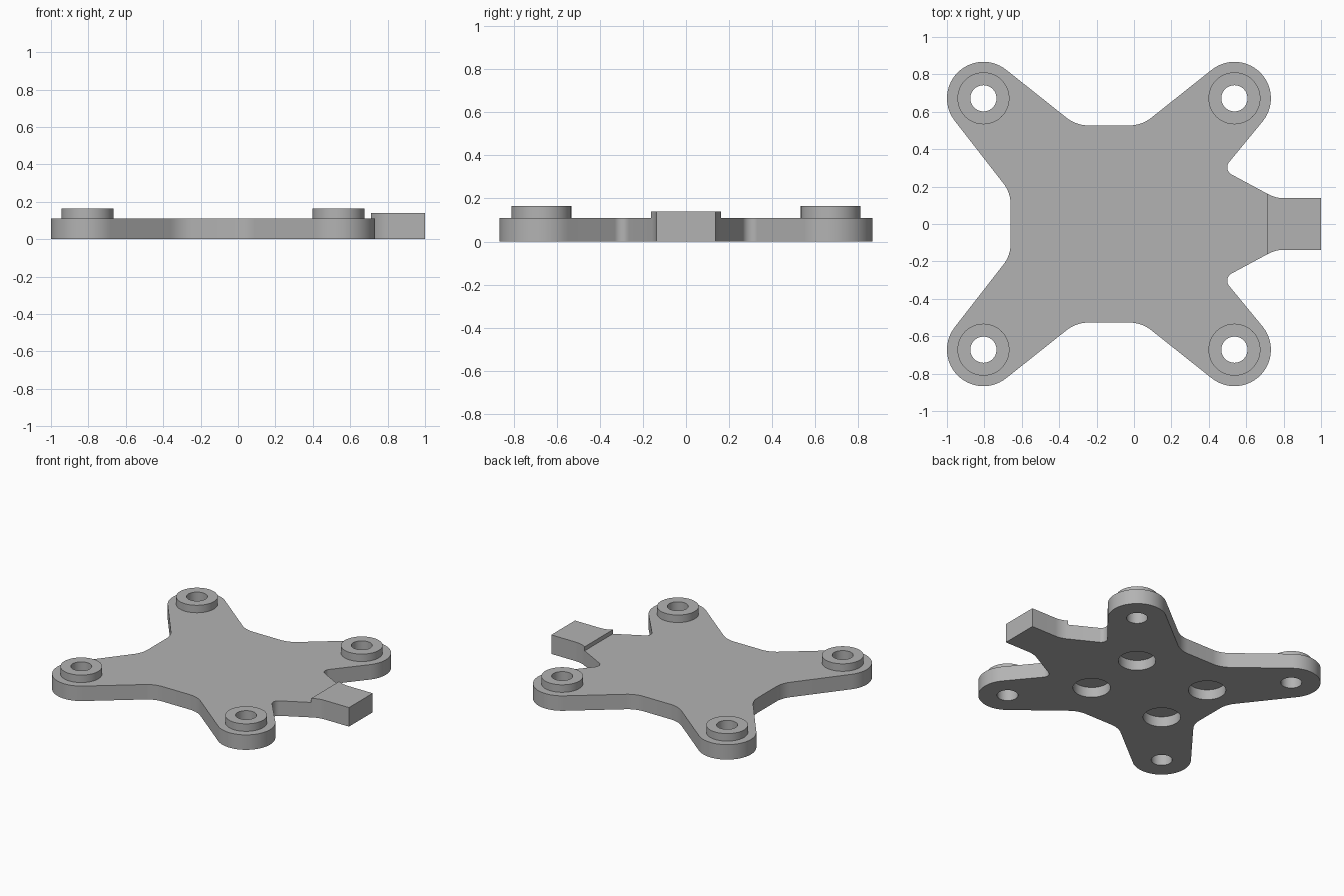
import bpy, bmesh
from math import radians, cos, sin, tan
from mathutils import Vector

cube = bpy.data.objects.get("Cube")
if cube:
    bpy.data.objects.remove(cube, do_unlink=True)

PLATE_TOP, BOSS_TOP, TAB_TOP = 0.11, 0.165, 0.14
POCKET_DEPTH = 0.075
LOBE_R, BOSS_R, HOLE_R, POCKET_R = 0.195, 0.139, 0.07, 0.125
LEFT_X, RIGHT_X, LOBE_Y = -0.805, 0.537, 0.672
SPLIT_X = 0.71

grey = bpy.data.materials.new("plain grey")
grey.use_nodes = True
colour = (0.45, 0.45, 0.45, 1)
grey.diffuse_color = colour
grey.node_tree.nodes["Principled BSDF"].inputs["Base Color"].default_value = colour


def arc(cx, cy, r, start, end, steps=28):
    angles = [radians(start + (end - start) * i / steps) for i in range(steps + 1)]
    return [Vector((cx + r * cos(a), cy + r * sin(a))) for a in angles]


def fillet(before, corner, after, length, steps=8):
    """Round a corner with an arc that starts `length` away from it."""
    c = Vector(corner)
    u = (Vector(before) - c).normalized()
    v = (Vector(after) - c).normalized()
    half = u.angle(v) / 2
    radius = length * tan(half)
    centre = c + (u + v).normalized() * (length / cos(half))
    a, b = c + u * length - centre, c + v * length - centre
    return [centre + a.lerp(b, i / steps).normalized() * radius for i in range(steps + 1)]


def mirrored(half):
    """Close a half outline by reflecting it across the x axis."""
    return half + [Vector((p.x, -p.y)) for p in reversed(half)]


def prism(name, outline, z0, z1):
    bm = bmesh.new()
    face = bm.faces.new([bm.verts.new((p.x, p.y, z0)) for p in outline])
    up = bmesh.ops.extrude_face_region(bm, geom=[face])["geom"]
    bmesh.ops.translate(bm, vec=(0, 0, z1 - z0),
                        verts=[g for g in up if isinstance(g, bmesh.types.BMVert)])
    bmesh.ops.recalc_face_normals(bm, faces=bm.faces)
    mesh = bpy.data.meshes.new(name)
    bm.to_mesh(mesh)
    bm.free()
    mesh.materials.append(grey)
    obj = bpy.data.objects.new(name, mesh)
    bpy.context.collection.objects.link(obj)
    return obj


def disc(name, x, y, r, z0, z1):
    return prism(name, arc(x, y, r, 0, 360, 48)[:-1], z0, z1)


def cut(obj, cutter):
    """Subtract the cutter, apply, and throw the cutter away."""
    cutter.hide_render = True
    mod = obj.modifiers.new("cut", "BOOLEAN")
    mod.operation, mod.solver, mod.object = "DIFFERENCE", "EXACT", cutter
    bpy.context.view_layer.objects.active = obj
    bpy.ops.object.modifier_apply(modifier=mod.name)
    bpy.data.objects.remove(cutter, do_unlink=True)


# Plate outline, back half, from the left edge round to the tab
lobe_left = arc(LEFT_X, LOBE_Y, LOBE_R, 217.7, 51.5)
lobe_right = arc(RIGHT_X, LOBE_Y, LOBE_R, 128.5, -39)
waist, back_l, back_r = (-0.66, 0.168), (-0.309, 0.527), (0.041, 0.527)
notch, neck = (0.475, 0.29), (0.757, 0.138)
join = Vector(notch).lerp(Vector(neck), (SPLIT_X - notch[0]) / (neck[0] - notch[0]))
half = (fillet((-0.66, 0), waist, lobe_left[0], 0.06) + lobe_left
        + fillet(lobe_left[-1], back_l, back_r, 0.065)
        + fillet(back_l, back_r, lobe_right[0], 0.065) + lobe_right
        + fillet(lobe_right[-1], notch, neck, 0.052) + [join])
plate = prism("mounting_plate", mirrored(half), 0, PLATE_TOP)

# Raised tab carrying on from the neck
tab_half = [join] + fillet(join, neck, (1, neck[1]), 0.045) + [Vector((1, neck[1]))]
tab = prism("end_tab", mirrored(tab_half), 0, TAB_TOP)

# Corner bosses with holes right through the plate
parts = [plate, tab]
for x, side in ((LEFT_X, "right"), (RIGHT_X, "left")):
    for y, end in ((-LOBE_Y, "front"), (LOBE_Y, "back")):
        boss = disc(f"{end}_{side}_boss", x, y, BOSS_R, PLATE_TOP, BOSS_TOP)
        for target in (boss, plate):
            cut(target, disc("hole_cutter", x, y, HOLE_R, -0.1, 0.3))
        parts.append(boss)

# Round blind pockets in the underside
mid = (LEFT_X + RIGHT_X) / 2
for sx in (-1, 1):
    for sy in (-1, 1):
        cut(plate, disc("pocket_cutter", mid + sx * 0.305, sy * 0.235,
                        POCKET_R, -0.1, POCKET_DEPTH))

# Smooth curved walls, keep edges crisp
bpy.ops.object.select_all(action="DESELECT")
for obj in parts:
    obj.select_set(True)
bpy.context.view_layer.objects.active = plate
bpy.ops.object.shade_smooth_by_angle(angle=radians(30))
